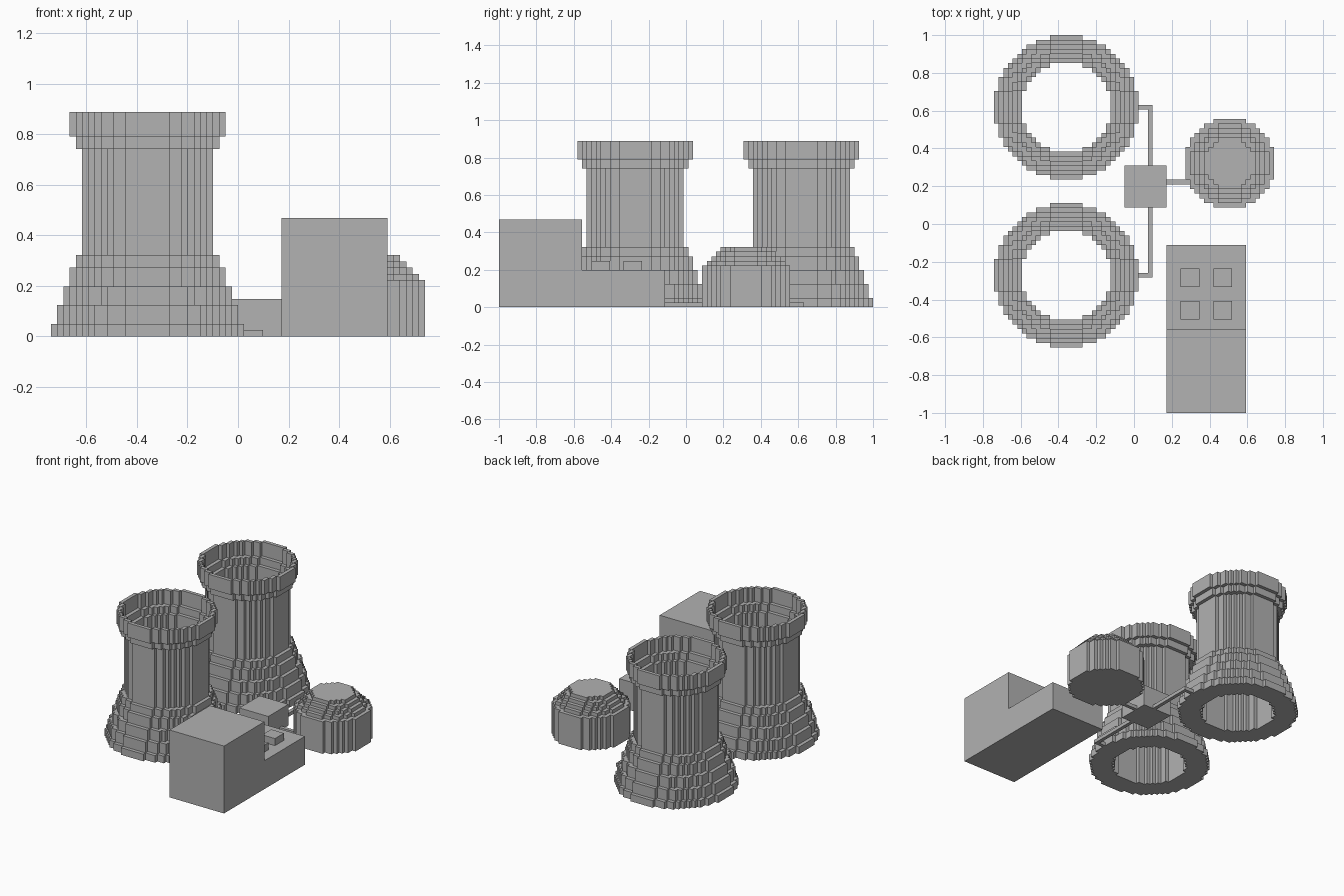
import bpy
import bmesh
from mathutils import Matrix, Vector

cube = bpy.data.objects.get("Cube")
if cube:
    bpy.data.objects.remove(cube, do_unlink=True)

U = 2 / 81                        # block size
ORIGIN = Vector((-30 * U, -1, 0))  # corner of the block grid

concrete = bpy.data.materials.new("concrete_grey")
concrete.use_nodes = True
GREY = (0.445, 0.445, 0.445, 1)
concrete.diffuse_color = GREY
concrete.node_tree.nodes["Principled BSDF"].inputs["Base Color"].default_value = GREY


def finish(name, bm):
    """Turn a bmesh in block units into a placed object."""
    bmesh.ops.transform(bm, matrix=Matrix.Translation(ORIGIN) @ Matrix.Scale(U, 4), verts=bm.verts)
    mesh = bpy.data.meshes.new(name)
    bm.to_mesh(mesh)
    bm.free()
    mesh.materials.append(concrete)
    obj = bpy.data.objects.new(name, mesh)
    bpy.context.collection.objects.link(obj)
    return obj


def box(name, low, high):
    low, high = Vector(low), Vector(high)
    bm = bmesh.new()
    bmesh.ops.create_cube(bm, size=1, matrix=Matrix.Translation((low + high) / 2)
                          @ Matrix.Diagonal((*(high - low), 1)))
    return finish(name, bm)


def disc(diameter):
    """Grid cells whose centres lie in a circle of odd diameter."""
    half = diameter // 2
    span = range(-half, half + 1)
    return {(x, y) for x in span for y in span if x * x + y * y <= diameter ** 2 / 4}


def block_stack(name, centre, layers):
    """Stack round block layers given as (top, outer diameter, hole diameter)."""
    bm = bmesh.new()
    cx, cy = centre

    def quad(points):
        bm.faces.new([bm.verts.new((cx + x, cy + y, z)) for x, y, z in points])

    cells = [disc(outer) - (disc(hole) if hole else set()) for _, outer, hole in layers]
    cells = [set()] + cells + [set()]
    z0 = 0
    for i, (z1, _, _) in enumerate(layers, 1):
        for x, y in cells[i]:
            a, b, c, d = x - 0.5, x + 0.5, y - 0.5, y + 0.5
            # horizontal faces only where the next layer leaves them open
            if (x, y) not in cells[i + 1]:
                quad([(a, c, z1), (b, c, z1), (b, d, z1), (a, d, z1)])
            if (x, y) not in cells[i - 1]:
                quad([(a, d, z0), (b, d, z0), (b, c, z0), (a, c, z0)])
            # walls towards empty neighbours
            for dx, dy, p, q in ((0, -1, (a, c), (b, c)), (1, 0, (b, c), (b, d)),
                                 (0, 1, (b, d), (a, d)), (-1, 0, (a, d), (a, c))):
                if (x + dx, y + dy) not in cells[i]:
                    quad([(*p, z0), (*q, z0), (*q, z1), (*p, z1)])
        z0 = z1
    bmesh.ops.remove_doubles(bm, verts=bm.verts, dist=0.001)
    # join neighbouring wall quads that lie in one plane
    flat = [e for e in bm.edges if len(e.link_faces) == 2
            and abs(e.verts[0].co.z - e.verts[1].co.z) > 0.5
            and e.link_faces[0].normal.dot(e.link_faces[1].normal) > 0.99]
    bmesh.ops.dissolve_edges(bm, edges=flat, use_verts=False)
    return finish(name, bm)


# Cooling towers: solid flared foot, thin shaft, flaring rim
tower = [(2, 31, 19), (5, 29, 19), (8, 27, 19), (11, 25, 19), (13, 23, 19),
         (30, 21, 19), (32, 23, 21), (36, 25, 23)]
block_stack("cooling_tower_back", (15.5, 65.5), tower)
block_stack("cooling_tower_front", (15.5, 29.5), tower)

# Domed reactor
dome = [(9, 19, 0), (10, 17, 0), (11, 15, 0), (12, 13, 0), (13, 11, 0)]
block_stack("reactor_dome", (50.5, 53.5), dome)

# Main hall with low annex and roof vents
box("main_hall", (37, 0, 0), (54, 18, 19))
box("hall_annex", (37, 18, 0), (54, 36, 8))
for side, x in (("right", 40), ("left", 47)):
    for end, y in (("front", 20), ("back", 27)):
        box(f"roof_vent_{end}_{side}", (x, y, 8), (x + 4, y + 4, 10))

# Pump house and ground pipes
box("pump_house", (28, 44, 0), (37, 53, 6))
box("pipe_back", (33, 53, 0), (34, 66, 1))
box("pipe_back_elbow", (31, 65, 0), (33, 66, 1))
box("pipe_front", (33, 29, 0), (34, 44, 1))
box("pipe_front_elbow", (31, 29, 0), (33, 30, 1))
box("pipe_dome", (37, 49, 0), (42, 50, 1))
